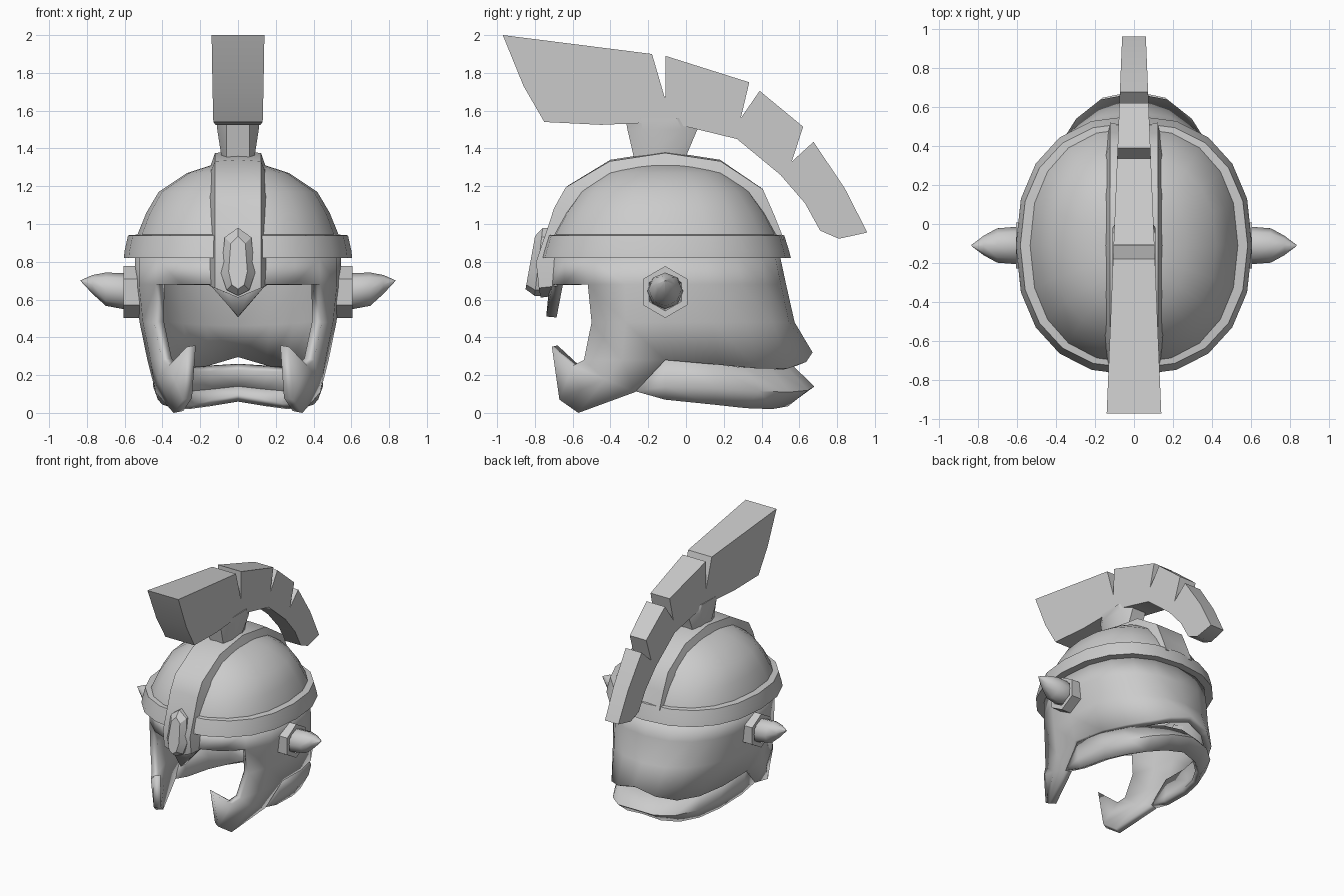
import bpy, bmesh, math
from mathutils import Vector

if "Cube" in bpy.data.objects:
    bpy.data.objects.remove(bpy.data.objects["Cube"])

CY, N = -0.11, 2.3          # helmet centre in y, roundness of the plan outline
steel = bpy.data.materials.new("steel_grey")
steel.diffuse_color = (0.6, 0.6, 0.6, 1)
steel.use_nodes = True
steel.node_tree.nodes["Principled BSDF"].inputs["Base Color"].default_value = steel.diffuse_color


def finish(name, bm, angle=35, mirror=False, thick=0, centre=None):
    bmesh.ops.remove_doubles(bm, verts=bm.verts, dist=0.0005)
    bmesh.ops.recalc_face_normals(bm, faces=bm.faces)
    if centre:              # open shells: make normals point outwards
        c = Vector(centre)
        if sum(f.normal.dot(f.calc_center_median() - c) for f in bm.faces) < 0:
            bmesh.ops.reverse_faces(bm, faces=bm.faces)
    me = bpy.data.meshes.new(name)
    bm.to_mesh(me)
    bm.free()
    me.materials.append(steel)
    ob = bpy.data.objects.new(name, me)
    bpy.context.collection.objects.link(ob)
    if mirror:
        m = ob.modifiers.new("mirror", 'MIRROR')
        m.merge_threshold = 0.002
    if thick:
        s = ob.modifiers.new("thickness", 'SOLIDIFY')
        s.thickness, s.offset = thick, -1
    bpy.ops.object.select_all(action='DESELECT')
    ob.select_set(True)
    bpy.context.view_layer.objects.active = ob
    bpy.ops.object.shade_smooth_by_angle(angle=math.radians(angle))
    return ob


def grid(bm, rows, closed=False):
    vs = [[bm.verts.new(p) for p in r] for r in rows]
    n = len(rows[0])
    for a, b in zip(vs, vs[1:]):
        for i in range(n if closed else n - 1):
            j = (i + 1) % n
            bm.faces.new((a[i], a[j], b[j], b[i]))
    return vs


def loft(name, rings, caps=(True, True), **kw):
    bm = bmesh.new()
    vs = grid(bm, rings, closed=True)
    if caps[0]:
        bm.faces.new(vs[0])
    if caps[1]:
        bm.faces.new(vs[-1])
    return finish(name, bm, **kw)


def lerp(table, z):
    for (z0, v0), (z1, v1) in zip(table, table[1:]):
        if z <= z1:
            return v0 + (v1 - v0) * max(0, (z - z0) / (z1 - z0))
    return table[-1][1]


def power(v, e):
    return math.copysign(abs(v) ** e, v)


def ring(a, b, z, sides=20):
    out = []
    for i in range(sides):
        t = math.tau * i / sides
        out.append((a * power(math.sin(t), 2 / N), CY - b * power(math.cos(t), 2 / N), z))
    return out


# Wall half width, front depth and back depth by height
HALF = [(0, .42), (.05, .43), (.28, .48), (.5, .525), (.68, .545), (.82, .545)]
FRONT = [(0, .70), (.25, .70), (.68, .61), (.82, .60)]
BACK = [(0, .70), (.05, .68), (.14, .78), (.20, .70), (.25, .67), (.32, .77),
        (.48, .685), (.68, .64), (.82, .61)]


def wall_at_y(y, z):
    u = abs(y - CY) / lerp(FRONT if y < CY else BACK, z)
    return (lerp(HALF, z) * max(0, 1 - u ** N) ** (1 / N), y, z)


def wall_at_x(x, z):
    return (x, CY - lerp(FRONT, z) * (1 - (x / lerp(HALF, z)) ** N) ** (1 / N), z)


def wall_back(deg, z, depth, inset=0):
    t = math.radians(deg)
    return ((lerp(HALF, z) - inset) * power(math.cos(t), 2 / N),
            CY + (depth - inset) * power(math.sin(t), 2 / N), z)


# Wall: cheek guards with hooked tips, flared back, pointed brow
wall = bmesh.new()
cheek = [[(-.52, .82), (-.32, .82), (CY, .82)], [(-.52, .68), (-.32, .68), (CY, .68)],
         [(-.50, .48), (-.32, .48), (CY, .48)], [(-.54, .28), (-.34, .28), (CY, .28)],
         [(-.60, .25), (-.43, .18), (-.27, .11)], [(-.71, .35), (-.67, .07), (-.57, 0)]]
grid(wall, [[wall_at_y(y, z) for y, z in row] for row in cheek])
angles = [0, 18, 36, 54, 72, 90]
hem = [.28, .255, .235, .235, .27, .32]
grid(wall, [[wall_back(t, z if z else h, d) for t, h in zip(angles, hem)]
            for z, d in ((.82, .61), (.68, .64), (.48, .685), (0, .78))])
edge_top, edge_low = wall_at_y(-.52, .82), wall_at_y(-.52, .68)
grid(wall, [[edge_top] + [wall_at_x(x, .82) for x in (.30, .15, 0)],
            [edge_low] + [wall_at_x(x, .68) for x in (.30, .15)] + [(0, -.74, .51)]])
finish("cheek_and_neck_wall", wall, 40, True, .055, (0, CY, .5))

# Neck collar tucked below the wall
collar = bmesh.new()
top = [.28, .26, .24, .24, .25, .26]
mid = [.14, .13, .115, .11, .12, .14]
low = [.07, .045, .025, .02, .035, .06]
grid(collar, [[wall_at_y(-.27, .115)] + [wall_back(t, z, d, i) for t, z in zip(angles, zs)]
              for zs, d, i in ((top, .69, .025), (mid, .79, 0), (low, .69, .01))])
finish("neck_collar", collar, 40, True, .05, (0, CY, .15))

# Dome shell
DOME = [(.545, .61, .90), (.53, .60, .95), (.485, .54, 1.06), (.42, .46, 1.17),
        (.27, .33, 1.27), (.13, .17, 1.315)]
loft("dome", [ring(*r) for r in DOME], caps=(False, True), thick=.04, angle=60,
     centre=(0, CY, .9))

# Rim around the dome
RIM = [(.54, .60, .82), (.605, .665, .82), (.60, .655, .86), (.582, .63, .94),
       (.52, .59, .945), (.54, .60, .82)]
loft("rim", [ring(*r) for r in RIM], caps=(False, False), angle=40)

# Raised centre band from nose to nape
path = [(-.77, .66), (-.785, .80), (-.735, .95), (-.69, 1.09), (-.63, 1.20), (-.40, 1.34),
        (CY, 1.385), (.18, 1.34), (.40, 1.19), (.46, 1.05), (.51, .92)]
rows = []
for y, z in path:
    d = Vector((y - CY, z - .75)).normalized() * .09
    iy, iz = y - d.x, z - d.y
    drop = .05 if z < .7 else 0
    rows.append([(.15, iy, iz), (.122, y + d.x * .1, z - d.y * .1), (0, y, z - drop),
                 (-.122, y + d.x * .1, z - d.y * .1), (-.15, iy, iz), (0, iy, iz - drop)])
loft("centre_band", rows, angle=40)

# Brow gem with a bevelled front
gem = [(0, .98), (.07, .93), (.09, .74), (.06, .65), (0, .62), (-.06, .65), (-.09, .74), (-.07, .93)]
rings = []
for y0, sx, sz, slope in ((-.70, 1, 1, 0), (-.785, 1, 1, .12), (-.83, .55, .78, .14)):
    rings.append([(x * sx, y0 + (z - .76) * slope, .78 + (z - .78) * sz) for x, z in gem])
loft("brow_gem", rings, angle=30)

# Hexagonal bosses with curved spikes
for side, s in (("right", 1), ("left", -1)):
    def hexagon(x, r, z, n=6):
        return [(s * x, CY + r * math.sin(math.tau * i / n), z + r * math.cos(math.tau * i / n))
                for i in range(n)]
    loft(side + "_boss", [hexagon(*p) for p in
                          ((.48, .137, .64), (.605, .137, .64), (.605, .10, .64), (.58, .09, .64))],
         angle=30)
    loft(side + "_spike", [hexagon(*p, 8) for p in
                           ((.56, .085, .645), (.61, .095, .645), (.70, .088, .655),
                            (.77, .05, .68), (.833, .002, .70))], angle=50)

# Crest holder
holder = []
for z, y0, y1, w in ((1.31, -.27, 0, .085), (1.37, -.28, .005, .09), (1.50, -.31, .06, .11),
                     (1.56, -.32, .03, .11)):
    holder.append([(.06, y0, z), (w, y0 + .08, z), (w, y1 - .08, z), (.06, y1, z),
                   (-.06, y1, z), (-w, y1 - .08, z), (-w, y0 + .08, z), (-.06, y0, z)])
loft("crest_holder", holder, angle=30)

# Notched plume, tapering to the back
plume = [(-.97, 2.0), (-.18, 1.90), (-.11, 1.66), (-.108, 1.89), (.335, 1.75), (.29, 1.56),
         (.39, 1.705), (.62, 1.515), (.56, 1.33), (.675, 1.435), (.84, 1.19), (.96, .955),
         (.81, .922), (.71, .965), (.63, 1.11), (.50, 1.26), (.27, 1.45), (-.10, 1.54),
         (-.45, 1.525), (-.75, 1.54), (-.86, 1.73)]


def plume_side(s):
    return [(s * (.1 - y * .041), y, z) for y, z in plume]


loft("plume", [plume_side(1), plume_side(-1)], angle=40)
